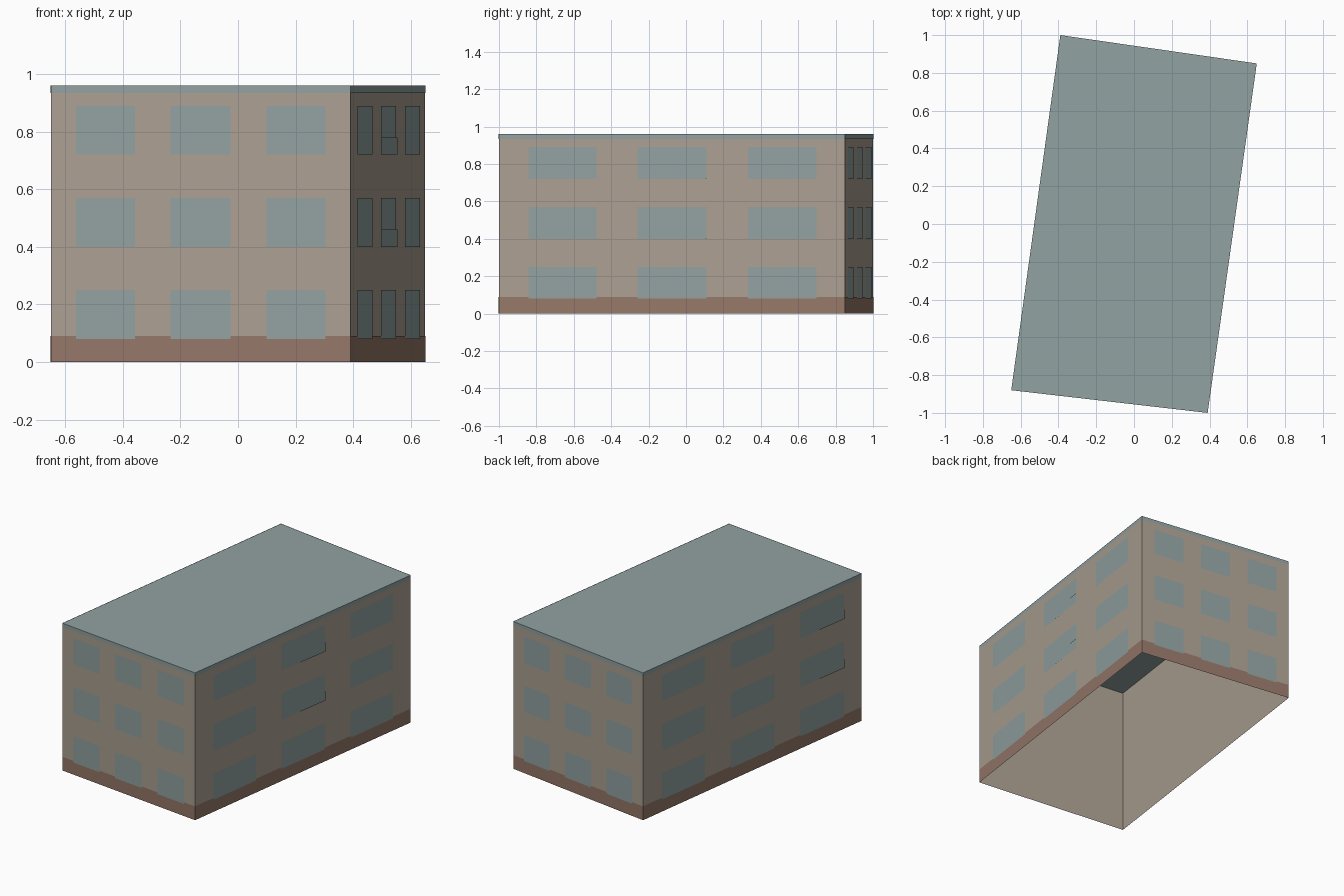
import bpy
from mathutils import Vector

cube = bpy.data.objects.get("Cube")
if cube:
    bpy.data.objects.remove(cube, do_unlink=True)


def material(name, rgb):
    mat = bpy.data.materials.new(name)
    mat.use_nodes = True
    colour = (*rgb, 1.0)
    mat.diffuse_color = colour
    mat.node_tree.nodes["Principled BSDF"].inputs["Base Color"].default_value = colour
    return mat


PLASTER = material("tan plaster", (0.41, 0.35, 0.285))
GLASS = material("grey blue", (0.285, 0.36, 0.355))
BRICK = material("brown base", (0.30, 0.188, 0.14))

HEIGHT = 0.96
BASE_TOP = 0.09
TRIM_BOTTOM = 0.935
# Footprint corners, counter-clockwise from the front -x corner
CORNERS = [Vector(c) for c in ((-0.65, -0.88), (0.39, -1.0), (0.65, 0.85), (-0.39, 1.0))]
NAMES = ("front", "left", "back", "right")
COLUMNS = ((0.085, 0.282), (0.40, 0.60), (0.72, 0.918))
LONG_FLOORS = ((0.08, 0.25), (0.40, 0.57), (0.72, 0.89))


def add_mesh(name, verts, faces, mat):
    mesh = bpy.data.meshes.new(name)
    mesh.from_pydata(verts, [], faces)
    mesh.materials.append(mat)
    obj = bpy.data.objects.new(name, mesh)
    bpy.context.collection.objects.link(obj)
    return obj


def wall_panel(side, span, low, high, out_start=0.0, out_end=None):
    """Corners of an upright panel on one wall, pushed outwards."""
    a, b = CORNERS[side], CORNERS[(side + 1) % 4]
    along = b - a
    normal = Vector((along.y, -along.x)).normalized()
    out_end = out_start if out_end is None else out_end
    p = a + along * span[0] + normal * out_start
    q = a + along * span[1] + normal * out_end
    return [(p.x, p.y, low), (q.x, q.y, low), (q.x, q.y, high), (p.x, p.y, high)]


def add_panels(name, panels, mat):
    verts = [v for panel in panels for v in panel]
    faces = [tuple(range(i, i + 4)) for i in range(0, len(verts), 4)]
    return add_mesh(name, verts, faces, mat)


# Roof over a shell that is open underneath
add_mesh("roof", [(c.x, c.y, HEIGHT) for c in CORNERS], [(0, 1, 2, 3)], GLASS)

for side, name in enumerate(NAMES):
    # Plain wall with base band and roof trim laid on it
    add_panels(name + "_wall", [wall_panel(side, (0, 1), 0, HEIGHT)], PLASTER)
    add_panels(name + "_base_band", [wall_panel(side, (0, 1), 0, BASE_TOP, 0.0015)], BRICK)
    add_panels(name + "_roof_trim", [wall_panel(side, (0, 1), TRIM_BOTTOM, HEIGHT, 0.0015)], GLASS)

    # Three by three windows
    windows = [wall_panel(side, col, low, high, 0.003)
               for low, high in LONG_FLOORS for col in COLUMNS]
    add_panels(name + "_windows", windows, GLASS)

# Slightly opened lower panes on the upper floors of the long walls
for side, column in ((1, 1), (3, 2)):
    panes = [wall_panel(side, COLUMNS[column], low, low + 0.06, 0.0035, 0.008)
             for low, high in LONG_FLOORS[1:]]
    add_panels(NAMES[side] + "_open_panes", panes, GLASS)
